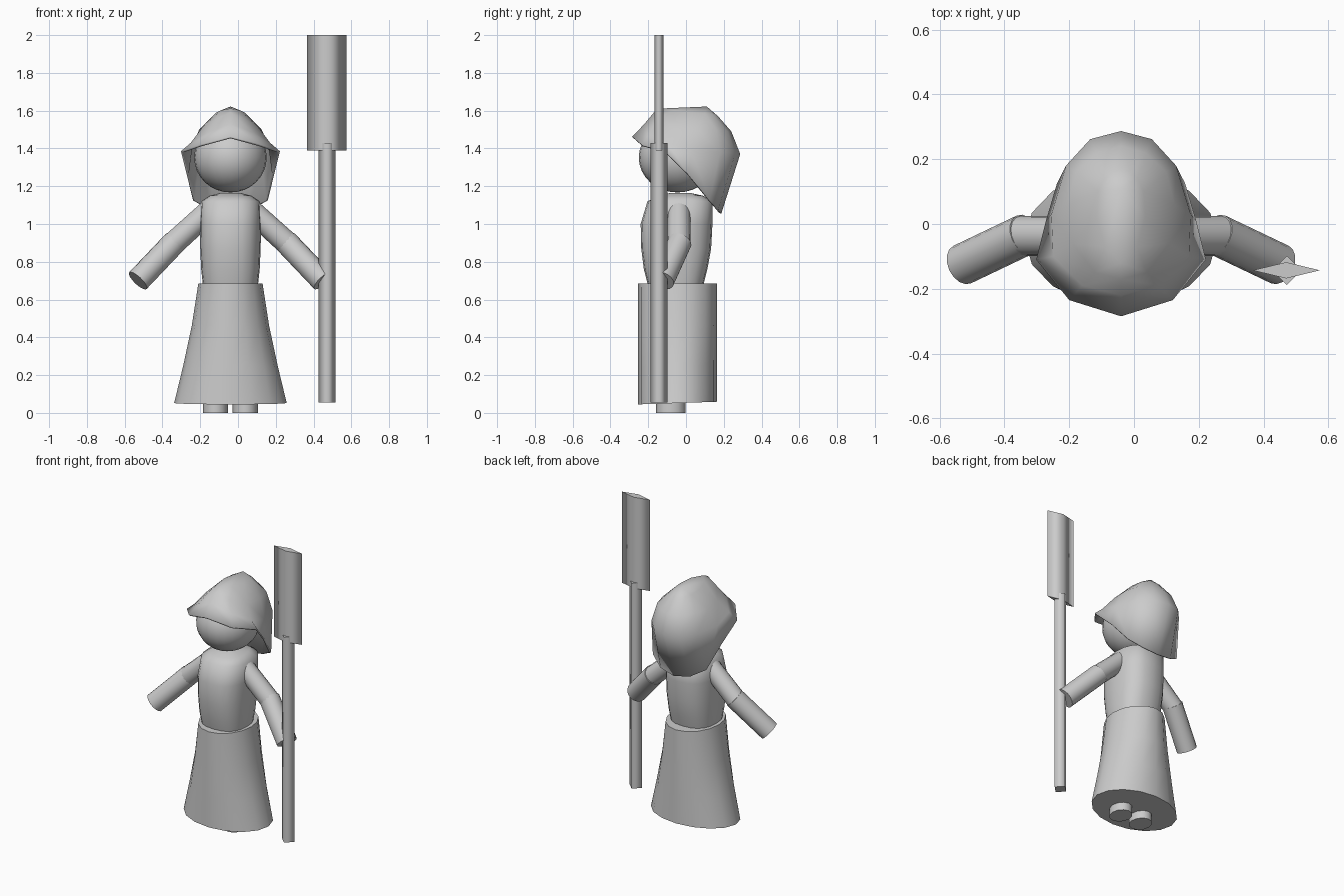
import bpy, bmesh
from math import sin, cos, pi, radians
from mathutils import Vector

if "Cube" in bpy.data.objects:
    bpy.data.objects.remove(bpy.data.objects["Cube"])

CX = -0.04  # body axis


def finish(bm, name):
    bmesh.ops.recalc_face_normals(bm, faces=bm.faces)
    me = bpy.data.meshes.new(name)
    bm.to_mesh(me)
    bm.free()
    ob = bpy.data.objects.new(name, me)
    bpy.context.collection.objects.link(ob)
    return ob


def loft(name, rings):
    """Skin a list of vertex rings: smooth sides, crisp end caps."""
    bm = bmesh.new()
    rows = [[bm.verts.new(p) for p in r] for r in rings]
    n = len(rows[0])
    for a, b in zip(rows, rows[1:]):
        for i in range(n):
            j = (i + 1) % n
            bm.faces.new((a[i], a[j], b[j], b[i])).smooth = True
    for r in (rows[0], rows[-1]):
        for e in bm.faces.new(r).edges:
            e.smooth = False
    return finish(bm, name)


def oval(x, y, z, rx, ry, n=16, power=1.0, tilt=0.0):
    """Horizontal oval ring; power below 1 makes it boxier."""
    pts = []
    for i in range(n):
        c, s = cos(2 * pi * i / n), sin(2 * pi * i / n)
        c = (1 if c > 0 else -1) * abs(c) ** power
        s = (1 if s > 0 else -1) * abs(s) ** power
        pts.append((x + rx * c, y + ry * s, z + tilt * s))
    return pts


def tube(name, a, b, ra, rb, n=16):
    a, b = Vector(a), Vector(b)
    q = (b - a).to_track_quat('Z', 'Y')
    ring = lambda p, r: [p + q @ Vector((r * cos(2 * pi * i / n), r * sin(2 * pi * i / n), 0))
                         for i in range(n)]
    return loft(name, [ring(a, ra), ring(b, rb)])


# Skirt: flares sideways only
loft("skirt", [oval(CX, -0.045, z, rx, 0.208, tilt=t) for z, rx, t in
               [(0.052, 0.298, 0.007), (0.25, 0.25, 0.003), (0.46, 0.205, 0), (0.685, 0.17, 0)]])

# Torso
loft("torso", [oval(CX, y, z, rx, ry, 20, 0.8) for z, y, rx, ry in
               [(0.67, -0.055, 0.145, 0.145), (0.76, -0.055, 0.155, 0.168),
                (0.87, -0.052, 0.16, 0.185), (1.0, -0.05, 0.162, 0.19),
                (1.12, -0.032, 0.155, 0.172), (1.15, -0.03, 0.11, 0.12),
                (1.165, -0.03, 0.05, 0.05)]])

# Feet and arms, one per side
for side, s in (("left", 1), ("right", -1)):
    x = CX + s * 0.079
    loft(side + "_foot", [oval(x, -0.08, z, 0.067, 0.078, 12) for z in (0, 0.12)])
    shoulder = (CX + s * 0.10, -0.037, 1.08)
    elbow = (CX + s * 0.315, -0.037, 0.885)
    hand = (CX + s * 0.49, -0.125, 0.70)
    tube(side + "_upper_arm", shoulder, elbow, 0.06, 0.062)
    tube(side + "_forearm", (CX + s * 0.295, -0.032, 0.905), hand, 0.064, 0.064)

# Head
bm = bmesh.new()
bmesh.ops.create_uvsphere(bm, u_segments=24, v_segments=16, radius=1)
bmesh.ops.scale(bm, vec=(0.192, 0.205, 0.185), verts=bm.verts)
bmesh.ops.translate(bm, vec=(CX, -0.045, 1.352), verts=bm.verts)
for f in bm.faces:
    f.smooth = True
finish(bm, "head")

# Hood: half rings from crown to rim, front to back, then mirrored
hood_rows = [
    [(0, -.12, 1.612), (.05, -.07, 1.602), (.075, .02, 1.59), (.07, .10, 1.585),
     (.05, .14, 1.58), (.03, .16, 1.575), (0, .17, 1.57)],
    [(0, -.17, 1.59), (.08, -.15, 1.555), (.15, -.06, 1.51), (.165, .06, 1.50),
     (.14, .16, 1.50), (.075, .22, 1.49), (0, .24, 1.49)],
    [(0, -.22, 1.53), (.12, -.19, 1.485), (.21, -.10, 1.43), (.215, .03, 1.39),
     (.17, .18, 1.38), (.095, .262, 1.375), (0, .287, 1.37)],
    [(0, -.285, 1.462), (.16, -.235, 1.42), (.262, -.11, 1.385), (.232, .01, 1.265),
     (.198, .125, 1.125), (.11, .17, 1.075), (0, .187, 1.055)],
]
bm = bmesh.new()
top = bm.verts.new((0, 0.11, 1.622))
rows = [[bm.verts.new(p) for p in r] for r in hood_rows]
for i in range(6):
    bm.faces.new((top, rows[0][i], rows[0][i + 1]))
    for a, b in zip(rows, rows[1:]):
        bm.faces.new((a[i], b[i], b[i + 1], a[i + 1]))
for f in bm.faces:
    f.smooth = True
hood = finish(bm, "hood")
if sum(p.normal.z for p in hood.data.polygons) < 0:
    hood.data.flip_normals()
hood.location.x = CX
mirror = hood.modifiers.new("mirror", 'MIRROR')
mirror.use_clip = True
shell = hood.modifiers.new("shell", 'SOLIDIFY')
shell.thickness = 0.012
shell.offset = -1

# Staff: diamond shaft and flat diamond blade
loft("staff_shaft", [oval(0.472, -0.143, z, 0.045, 0.045, 4) for z in (0.055, 1.43)])
loft("staff_blade", [oval(0.47, -0.143, z, 0.104, 0.025, 4) for z in (1.39, 2.0)])
